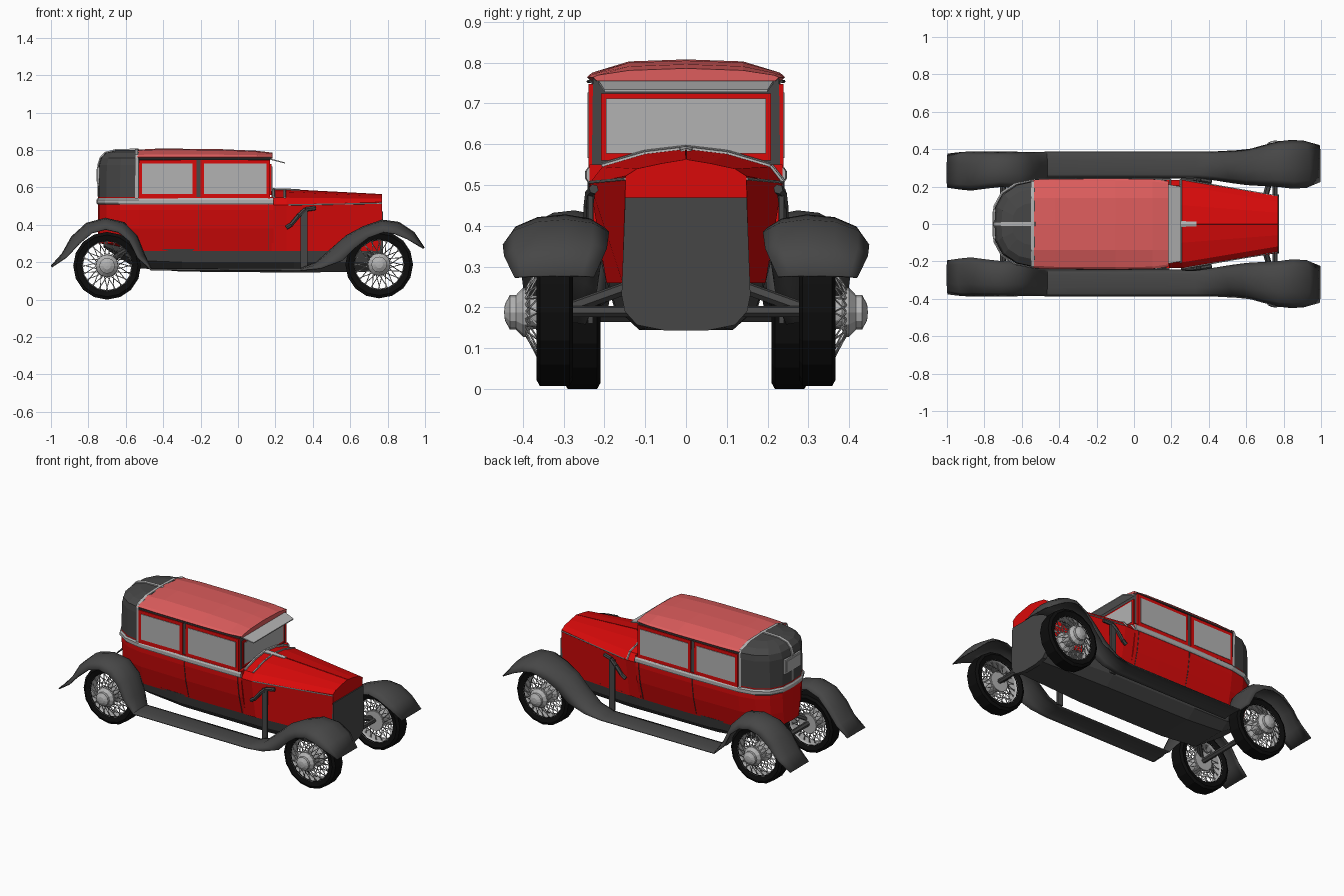
import bpy, bmesh, math
from mathutils import Vector


def material(name, r, g, b):
    m = bpy.data.materials.new(name)
    m.diffuse_color = (r, g, b, 1)
    return m


RED = material("red_paint", 0.70, 0.003, 0.003)
ROOF = material("light_red_roof", 0.73, 0.11, 0.11)
DARK = material("dark_grey", 0.062, 0.062, 0.062)
BLACK = material("tyre_black", 0.004, 0.004, 0.004)
SILVER = material("silver", 0.45, 0.45, 0.45)
GLASS = material("glass_grey", 0.45, 0.45, 0.45)


def finish(bm, name, mat, smooth=None):
    bmesh.ops.recalc_face_normals(bm, faces=bm.faces)
    me = bpy.data.meshes.new(name)
    bm.to_mesh(me)
    bm.free()
    me.materials.append(mat)
    ob = bpy.data.objects.new(name, me)
    bpy.context.collection.objects.link(ob)
    if smooth:
        bpy.ops.object.select_all(action='DESELECT')
        ob.select_set(True)
        bpy.context.view_layer.objects.active = ob
        bpy.ops.object.shade_smooth_by_angle(angle=math.radians(smooth))
    return ob


def loft(name, rings, mat, closed=True, caps=True, smooth=None):
    bm = bmesh.new()
    vs = [[bm.verts.new(p) for p in ring] for ring in rings]
    n = len(rings[0])
    for a, b in zip(vs, vs[1:]):
        for i in range(n if closed else n - 1):
            j = (i + 1) % n
            bm.faces.new((a[i], a[j], b[j], b[i]))
    if caps:
        bm.faces.new(vs[0])
        bm.faces.new(vs[-1])
    bmesh.ops.remove_doubles(bm, verts=bm.verts, dist=1e-5)
    return finish(bm, name, mat, smooth)


def box(name, x, y, z, mat):
    return loft(name, [[(x[0], y[0], k), (x[1], y[0], k), (x[1], y[1], k), (x[0], y[1], k)] for k in z], mat)


def add_rod(bm, a, b, r, sides=3):
    a, b = Vector(a), Vector(b)
    d = (b - a).normalized()
    u = d.orthogonal().normalized()
    v = d.cross(u)
    ring = [[bm.verts.new(p + r * (math.cos(t) * u + math.sin(t) * v))
             for t in [2 * math.pi * k / sides for k in range(sides)]] for p in (a, b)]
    for i in range(sides):
        j = (i + 1) % sides
        bm.faces.new((ring[0][i], ring[0][j], ring[1][j], ring[1][i]))
    bm.faces.new(ring[0])
    bm.faces.new(ring[1])


def rods(name, points, r, mat, sides=6):
    bm = bmesh.new()
    for a, b in zip(points, points[1:]):
        add_rod(bm, a, b, r, sides)
    return finish(bm, name, mat)


def mirrored(half):
    """Half outline of (a, y) pairs to a full outline, mirrored in y."""
    return half + [(a, -y) for a, y in reversed(half) if y > 1e-6]


def section(x, half):
    """Cross-section at x from (y, z) pairs, mirrored in y."""
    return [(x, y, z) for z, y in mirrored([(z, y) for y, z in half])]


# Passenger body below the belt line, tapering inwards at the bottom
REAR = [(-0.748, 0.0), (-0.742, 0.09), (-0.703, 0.163), (-0.63, 0.211), (-0.53, 0.232)]
PLAN = REAR + [(-0.2, 0.239), (0.0, 0.239), (0.19, 0.236)]


def plan_ring(z, s, out=0.0, z_rear=0.0):
    return [(x - (out if x < -0.6 else 0), y * s + (out if y > 0 else -out if y < 0 else 0),
             max(z, z_rear) if x < -0.6 else z) for x, y in mirrored(PLAN)]


loft("lower_body", [plan_ring(0.26, 0.81, 0, 0.3), plan_ring(0.38, 0.94), plan_ring(0.48, 1), plan_ring(0.55, 1)], RED)
loft("belt_moulding", [plan_ring(0.508, 1, 0.003), plan_ring(0.516, 1, 0.008),
                       plan_ring(0.534, 1, 0.008), plan_ring(0.543, 1, 0.002)], SILVER)

# Hood and cowl
H0 = [(0.195, 0.26), (0.236, 0.505), (0.205, 0.545), (0.1, 0.576), (0, 0.588)]
H1 = [(0.155, 0.26), (0.148, 0.522), (0.12, 0.54), (0.06, 0.553), (0, 0.563)]


def hood_half(x, out=0.0):
    t = max(0, (x - 0.26) / 0.51)
    return [(a[0] * (1 - t) + b[0] * t + (out if a[0] else 0), a[1] * (1 - t) + b[1] * t + out)
            for a, b in zip(H0, H1)]


loft("hood", [section(x, hood_half(x)) for x in (0.18, 0.26, 0.77)], RED)
rods("windscreen_sill", section(0.19, hood_half(0.19, 0.002)[1:])[:-1], 0.008, SILVER)
rods("cowl_moulding", section(0.25, hood_half(0.25, 0.001)[1:])[:-1], 0.006, SILVER)
loft("cowl_ridge", [section(x, [(w, z - 0.01), (w, z), (0, z + 0.004)])
                    for x, w, z in ((0.18, 0.022, 0.591), (0.25, 0.016, 0.591), (0.335, 0.012, 0.586))], SILVER)
rods("hood_centre_hinge", [(0.33, 0, 0.585), (0.77, 0, 0.562)], 0.0025, RED)
for s in (1, -1):
    rods("hood_side_hinge", [(0.27, s * 0.236, 0.507), (0.77, s * 0.149, 0.515)], 0.0035, SILVER)

# Dark radiator face and belly
loft("radiator", [section(x, [(0, 0.143), (0.05, 0.143), (0.12, 0.157), (0.15, 0.19), (0.158, 0.23), (0.149, 0.47)])
                  for x in (0.75, 0.776)], DARK)
loft("belly", [section(x, [(w, t), (w * 0.9, m), (w * 0.6, b)])
               for x, w, t, m, b in ((-0.72, 0.12, 0.31, 0.29, 0.28), (-0.55, 0.188, 0.27, 0.21, 0.17),
                                     (-0.3, 0.196, 0.27, 0.2, 0.15), (0.3, 0.192, 0.27, 0.2, 0.145),
                                     (0.76, 0.155, 0.27, 0.2, 0.15))], DARK)

# Cabin core: pillars and header
loft("cabin_core", [section(x, [(w, 0.53), (w - 0.003, 0.765)])
                    for x, w in ((-0.54, 0.231), (-0.2, 0.235), (0.0, 0.235), (0.172, 0.231))], DARK)

# Rounded leather rear quarter
rings = []
for z, sx, sy in ((0.54, 1, 1), (0.6, 1.0, 1), (0.72, 0.99, 1), (0.757, 0.94, 0.985), (0.785, 0.82, 0.82), (0.80, 0.55, 0.5)):
    rings.append([(-0.53 + (x + 0.53) * sx, y * sy, z) for x, y in mirrored(REAR)])
loft("leather_rear_top", rings, DARK)
SEAM = [(-0.749, 0.55), (-0.749, 0.6), (-0.748, 0.72), (-0.737, 0.757), (-0.711, 0.786), (-0.651, 0.802), (-0.53, 0.805)]
loft("rear_seam", [[(x + 0.01, -0.01, z - 0.008), (x - 0.003, -0.01, z + 0.003),
                    (x - 0.003, 0.01, z + 0.003), (x + 0.01, 0.01, z - 0.008)] for x, z in SEAM], SILVER)
box("rear_window_frame", (-0.753, -0.74), (-0.08, 0.08), (0.62, 0.71), SILVER)
box("rear_window", (-0.756, -0.745), (-0.068, 0.068), (0.632, 0.698), GLASS)

# Roof
loft("roof", [section(x, [(w - 0.01, 0.755), (w, 0.764), (w - 0.012, 0.776 - d * 0.3), (0.14, 0.803 - d), (0, 0.808 - d)])
              for x, w, d in ((-0.54, 0.235, 0.006), (-0.42, 0.241, 0), (-0.1, 0.243, 0.003),
                              (0.1, 0.24, 0.012), (0.185, 0.228, 0.022))], ROOF)
BEAD = [(0.2345, 0.54), (0.236, 0.757), (0.226, 0.777), (0.14, 0.803), (0, 0.808)]
loft("roof_rear_bead", [section(x, BEAD) for x in (-0.552, -0.534)], SILVER, True, False)

# Side windows with red frames, drip rails and door seams
for s in (1, -1):
    for x0, x1 in ((-0.53, -0.222), (-0.2, 0.172)):
        box("window_frame", (x0, x1), sorted((s * 0.225, s * 0.239)), (0.54, 0.748), RED)
        box("side_window", (x0 + 0.018, x1 - 0.02), sorted((s * 0.234, s * 0.242)), (0.566, 0.727), GLASS)
    for x in (-0.21, 0.165):
        rods("door_seam", [(x, s * 0.194, 0.265), (x, s * 0.225, 0.38), (x, s * 0.239, 0.48), (x, s * 0.239, 0.51)], 0.002, DARK)
    rods("drip_rail", [(-0.53, s * 0.236, 0.754), (-0.1, s * 0.24, 0.754), (0.175, s * 0.234, 0.754)], 0.004, DARK)

# Windscreen and sun visor
box("windscreen_frame", (0.165, 0.18), (-0.208, 0.208), (0.56, 0.724), RED)
box("windscreen", (0.175, 0.184), (-0.196, 0.196), (0.577, 0.712), GLASS)
loft("sun_visor", [[(0.165, s * 0.215, 0.757), (0.165, s * 0.215, 0.75), (0.25, s * 0.2, 0.728), (0.25, s * 0.2, 0.734)]
                   for s in (1, -1)], SILVER)

# Fenders and running boards as one swept sheet: x, z, inner y, outer y, edge drop
PATH = [(-1.0, 0.178, 0.195, 0.375, 0.006), (-0.94, 0.245, 0.185, 0.384, 0.03), (-0.89, 0.335, 0.18, 0.385, 0.055),
        (-0.81, 0.408, 0.19, 0.385, 0.06), (-0.71, 0.435, 0.2, 0.384, 0.06), (-0.61, 0.412, 0.19, 0.384, 0.06),
        (-0.54, 0.34, 0.19, 0.383, 0.05), (-0.50, 0.24, 0.2, 0.383, 0.04), (-0.465, 0.168, 0.245, 0.385, 0.01),
        (0.33, 0.166, 0.245, 0.385, 0.01), (0.42, 0.2, 0.235, 0.386, 0.04), (0.5, 0.272, 0.22, 0.392, 0.085),
        (0.58, 0.342, 0.21, 0.4, 0.08), (0.67, 0.39, 0.205, 0.42, 0.065), (0.77, 0.425, 0.2, 0.44, 0.065),
        (0.86, 0.413, 0.19, 0.447, 0.065), (0.94, 0.36, 0.195, 0.444, 0.05), (0.996, 0.277, 0.225, 0.42, 0.006)]
for s in (1, -1):
    rings = []
    for i, (x, z, yi, yo, d) in enumerate(PATH):
        a, b = PATH[max(i - 1, 0)], PATH[min(i + 1, len(PATH) - 1)]
        t = Vector((b[0] - a[0], b[1] - a[1])).normalized()
        rings.append([(x + t.y * d * k, s * (yi + (yo - yi) * f), z - t.x * d * k)
                      for f, k in ((0, 0.5), (0.15, 0.15), (0.4, 0), (0.68, 0.1), (0.9, 0.45), (1, 1))])
    ob = loft("fender_and_running_board", rings, DARK, closed=False, caps=False, smooth=40)
    mod = ob.modifiers.new("thickness", 'SOLIDIFY')
    mod.thickness = 0.006
    mod.offset = 0

    # Spare wheel bracket beside the hood
    box("bracket_post", (0.335, 0.372), sorted((s * 0.228, s * 0.24)), (0.16, 0.48), DARK)
    rods("bracket_hook", [(0.258, s * 0.237, 0.385), (0.285, s * 0.239, 0.402), (0.325, s * 0.239, 0.45),
                          (0.36, s * 0.235, 0.482), (0.415, s * 0.226, 0.49)], 0.012, DARK)
    # Fender stays
    rods("front_stay", [(0.7, s * 0.14, 0.25), (0.74, s * 0.28, 0.2)], 0.016, DARK)
    rods("rear_stay", [(-0.6, s * 0.15, 0.26), (-0.7, s * 0.24, 0.2)], 0.016, DARK)


# Wire wheels
def lathe(name, c, s, profile, mat, sides, closed):
    rings = [[(c[0] + r * math.cos(t), c[1] + s * o, c[2] + r * math.sin(t)) for r, o in profile]
             for t in [2 * math.pi * k / sides for k in range(sides + 1)]]
    return loft(name, rings, mat, closed, False)


def wheel(x, y, z, s):
    c = (x, s * y, z)
    lathe("tyre", c, s, [(0.134, -0.036), (0.165, -0.045), (0.181, -0.036), (0.181, 0.036), (0.165, 0.045), (0.134, 0.036)],
          BLACK, 16, True)
    lathe("rim", c, s, [(0.137, -0.038), (0.13, -0.022), (0.13, 0.022), (0.137, 0.038), (0.14, 0.0)], SILVER, 16, True)
    lathe("hub", c, s, [(0, -0.035), (0.062, -0.035), (0.062, -0.022), (0.036, -0.01), (0.042, 0.06), (0.06, 0.066),
                        (0.06, 0.078), (0.042, 0.095), (0.042, 0.11), (0.02, 0.122), (0, 0.124)], SILVER, 12, False)
    bm = bmesh.new()
    n = 20
    for k in range(n):
        a = 2 * math.pi * k / n
        for r0, o0, o1 in ((0.055, 0.072, 0.03), (0.055, -0.03, -0.012)):
            for turn in (0.35, -0.35):
                p = [(x + r * math.cos(t), s * (y + o), z + r * math.sin(t))
                     for r, o, t in ((r0, o0, a), (0.133, o1, a + turn))]
                add_rod(bm, p[0], p[1], 0.0025)
    finish(bm, "wire_spokes", SILVER)


for s in (1, -1):
    wheel(-0.70, 0.254, 0.181, s)
    wheel(0.755, 0.322, 0.188, s)

# Axles
rods("front_axle", [(0.755, -0.3, 0.19), (0.755, 0.3, 0.19)], 0.014, DARK)
rods("rear_axle", [(-0.70, -0.23, 0.18), (-0.70, 0.23, 0.18)], 0.016, DARK)
